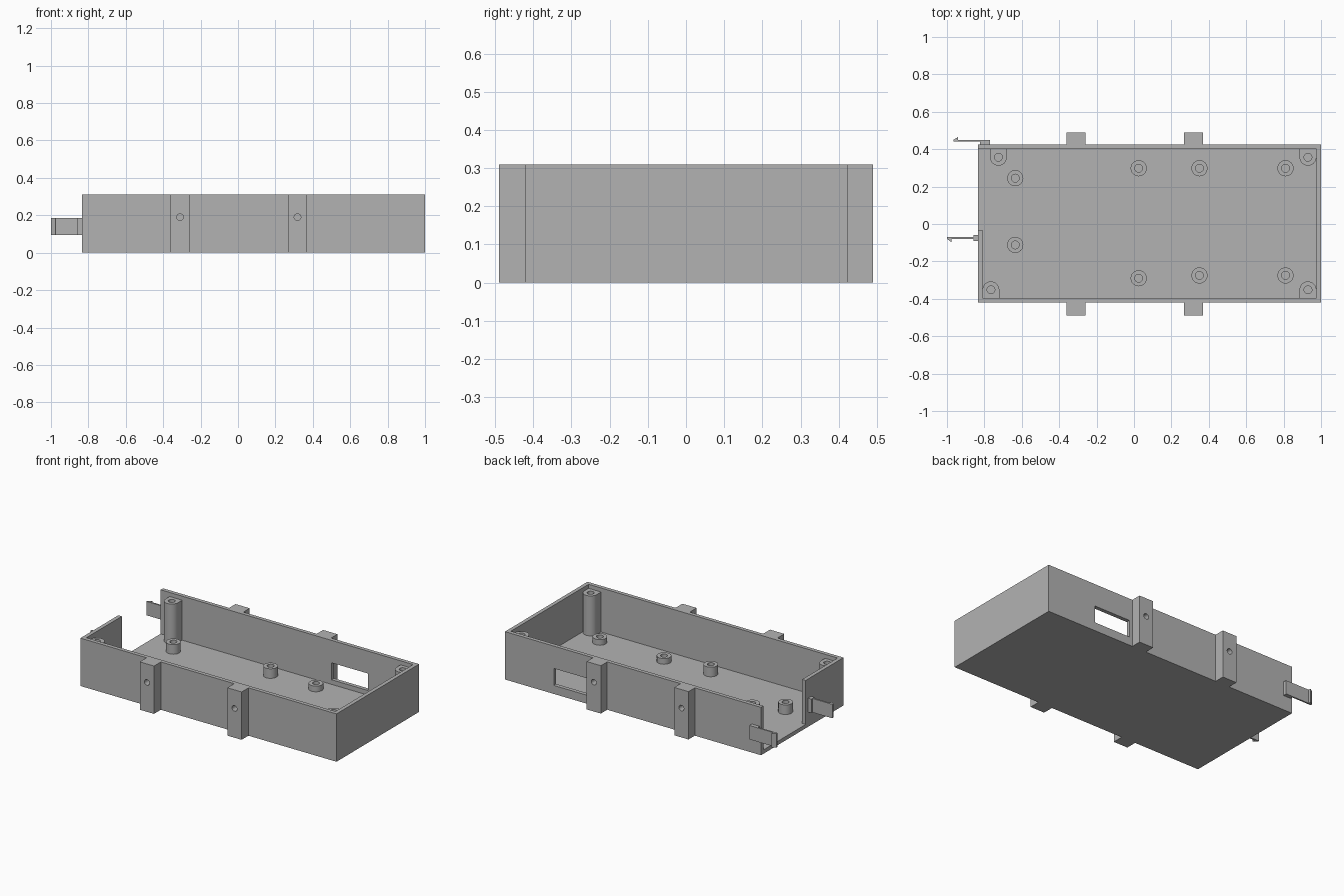
import bpy
import bmesh
from math import pi, cos, sin, radians
from mathutils import Vector

cube = bpy.data.objects.get("Cube")
if cube:
    bpy.data.objects.remove(cube, do_unlink=True)

grey = bpy.data.materials.new("plain grey")
grey.use_nodes = True
COLOUR = (0.45, 0.45, 0.45, 1)
grey.diffuse_color = COLOUR
grey.node_tree.nodes["Principled BSDF"].inputs["Base Color"].default_value = COLOUR

LEFT, RIGHT, FRONT, BACK = -0.835, 1.0, -0.42, 0.425
TOP, FLOOR, WALL = 0.31, 0.025, 0.025


def prism(name, points, low, high, axis="z"):
    """Extrude an outline along z, or along y with the points read as x, z."""
    bm = bmesh.new()
    place = (lambda p: (p[0], p[1], low)) if axis == "z" else (lambda p: (p[0], low, p[1]))
    face = bm.faces.new([bm.verts.new(place(p)) for p in points])
    ext = bmesh.ops.extrude_face_region(bm, geom=[face])
    shift = Vector((0, 0, high - low)) if axis == "z" else Vector((0, high - low, 0))
    moved = [g for g in ext["geom"] if isinstance(g, bmesh.types.BMVert)]
    bmesh.ops.translate(bm, vec=shift, verts=moved)
    bmesh.ops.recalc_face_normals(bm, faces=bm.faces)
    mesh = bpy.data.meshes.new(name)
    bm.to_mesh(mesh)
    bm.free()
    mesh.materials.append(grey)
    obj = bpy.data.objects.new(name, mesh)
    bpy.context.collection.objects.link(obj)
    return obj


def rect(x0, x1, y0, y1):
    return [(x0, y0), (x1, y0), (x1, y1), (x0, y1)]


def arc(x, y, r, start=0.0, sweep=2 * pi, steps=32):
    count = steps if sweep >= 2 * pi else steps + 1
    return [(x + r * cos(start + sweep * i / steps), y + r * sin(start + sweep * i / steps))
            for i in range(count)]


def select(obj):
    bpy.ops.object.select_all(action="DESELECT")
    obj.select_set(True)
    bpy.context.view_layer.objects.active = obj


def cut(obj, cutter):
    mod = obj.modifiers.new("cut", "BOOLEAN")
    mod.operation = "DIFFERENCE"
    mod.solver = "EXACT"
    mod.object = cutter
    select(obj)
    bpy.ops.object.modifier_apply(modifier=mod.name)
    bpy.data.objects.remove(cutter, do_unlink=True)


def smooth(obj):
    select(obj)
    bpy.ops.object.shade_smooth_by_angle(angle=radians(30))


# Open tray: the pocket also breaks through the rear part of the left end
tray = prism("tray", rect(LEFT, RIGHT, FRONT, BACK), 0, TOP)
opening = -0.032
in_left, in_right = LEFT + WALL, RIGHT - WALL
in_front, in_back = FRONT + WALL, BACK - WALL
pocket = [(in_left, in_front), (in_right, in_front), (in_right, in_back),
          (LEFT - 0.1, in_back), (LEFT - 0.1, opening), (in_left, opening)]
cut(tray, prism("pocket_cutter", pocket, FLOOR, TOP + 0.1))

# Window in the back wall
cut(tray, prism("window_cutter", rect(0.39, 0.65, 0.055, 0.165), BACK - 0.1, BACK + 0.1, "y"))

# Mounting lugs with blind screw holes, front and back
for side, wall, outer in (("front", FRONT, -0.49), ("back", BACK, 0.49)):
    for end, x in (("right", -0.31), ("left", 0.318)):
        lug = prism(f"{side}_{end}_lug", rect(x - 0.051, x + 0.051, *sorted((wall, outer))), 0, TOP)
        step = 0.1 if outer > 0 else -0.1
        hole = prism("hole_cutter", arc(x, 0.19, 0.018), wall + step * 0.1, outer + step, "y")
        cut(lug, hole)
        smooth(lug)


# Board standoffs: two heights
def hollow(name, outline, x, y, top, depth):
    post = prism(name, outline, FLOOR, top)
    cut(post, prism("hole_cutter", arc(x, y, 0.021), top - depth, top + 0.1))
    smooth(post)


tall, short = 0.087, 0.062
standoffs = [(-0.635, 0.245, tall), (-0.635, -0.112, tall), (0.025, 0.298, tall),
             (0.025, -0.29, tall), (0.35, 0.298, short), (0.35, -0.275, short),
             (0.81, 0.298, short), (0.81, -0.275, short)]
for i, (x, y, top) in enumerate(standoffs, 1):
    hollow(f"standoff_{i}", arc(x, y, 0.043), x, y, top, top - FLOOR - 0.001)

# Corner posts for the lid: round inside, square against the wall
R = 0.045
for i, (x, y) in enumerate([(0.93, 0.357), (0.93, -0.352), (-0.725, 0.357), (-0.765, -0.352)], 1):
    if y > 0:
        outline = arc(x, y, R, pi, pi, 16) + [(x + R, in_back), (x - R, in_back)]
    else:
        outline = arc(x, y, R, 0, pi, 16) + [(x - R, in_front), (x + R, in_front)]
    hollow(f"corner_post_{i}", outline, x, y, 0.284, 0.12)

# Snap clips at the open end: base, thin arm and hooked tip in one outline
CLIP_LOW, CLIP_HIGH = 0.095, 0.185
back_clip = [(-0.77, BACK), (-0.77, 0.45), (-0.94, 0.45), (-0.94, 0.466),
             (-0.965, 0.45), (-0.965, 0.44), (-0.823, 0.44), (-0.823, BACK)]
prism("back_clip", back_clip, CLIP_LOW, CLIP_HIGH)
end_clip = [(LEFT, -0.058), (-0.857, -0.058), (-0.857, -0.069), (-1.0, -0.069),
            (-1.0, -0.08), (-0.976, -0.097), (-0.976, -0.08), (-0.857, -0.08),
            (-0.857, -0.091), (LEFT, -0.091)]
prism("end_clip", end_clip, CLIP_LOW, CLIP_HIGH)
